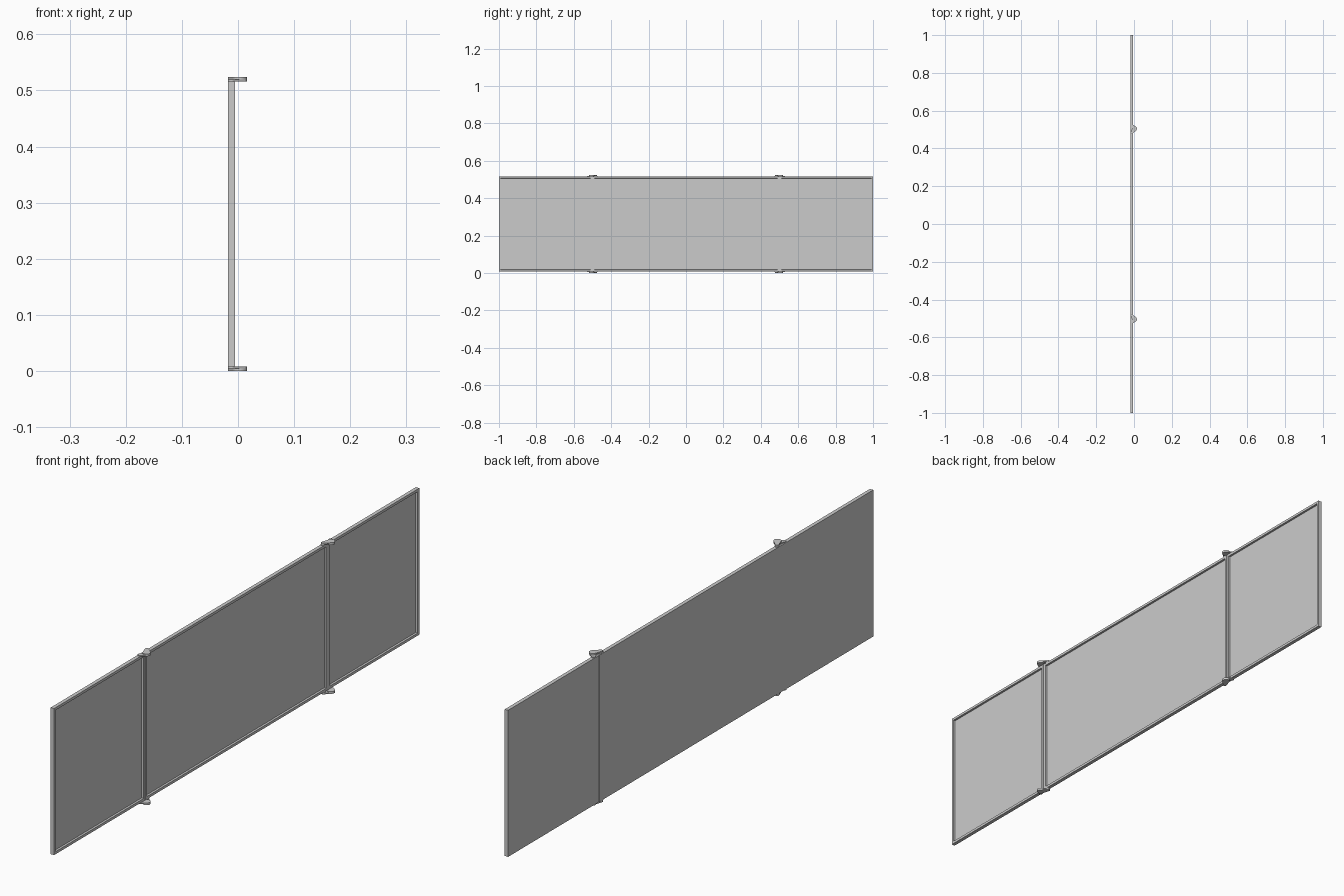
import bpy, bmesh, math
from mathutils import Vector

if "Cube" in bpy.data.objects:
    bpy.data.objects.remove(bpy.data.objects["Cube"])

BACK, FRONT = -0.018, -0.005
Z0, Z1 = 0.008, 0.516
RIM, DEPTH = 0.009, 0.007


def finish(name, bm):
    bmesh.ops.recalc_face_normals(bm, faces=bm.faces)
    mesh = bpy.data.meshes.new(name)
    bm.to_mesh(mesh)
    bm.free()
    obj = bpy.data.objects.new(name, mesh)
    bpy.context.collection.objects.link(obj)
    return obj


# Tray-shaped panel: a slab whose +x face is inset and sunk to leave a raised rim
def panel(name, y0, y1):
    bm = bmesh.new()
    bmesh.ops.create_cube(bm, size=1)
    for v in bm.verts:
        v.co = Vector((FRONT if v.co.x > 0 else BACK,
                       y1 if v.co.y > 0 else y0,
                       Z1 if v.co.z > 0 else Z0))
    bm.normal_update()
    face = max(bm.faces, key=lambda f: f.normal.x)
    bmesh.ops.inset_region(bm, faces=[face], thickness=RIM, use_even_offset=True)
    inner = bmesh.ops.inset_region(bm, faces=[face], thickness=0.0005, use_even_offset=True)
    for v in face.verts:
        v.co.x -= DEPTH
    return finish(name, bm)


# Hinge leaf: rounded arm running from the pivot a to its mounting end b
def leaf(name, a, b, ra, rb, z0, z1, n=10):
    a, b = Vector(a), Vector(b)
    ang = math.atan2((b - a).y, (b - a).x)
    pts = []
    for c, r, start in ((a, ra, ang + math.pi / 2), (b, rb, ang - math.pi / 2)):
        for i in range(n + 1):
            t = start + math.pi * i / n
            pts.append((c.x + r * math.cos(t), c.y + r * math.sin(t)))
    bm = bmesh.new()
    f = bm.faces.new([bm.verts.new((x, y, z0)) for x, y in pts])
    ext = bmesh.ops.extrude_face_region(bm, geom=[f])
    for v in ext["geom"]:
        if isinstance(v, bmesh.types.BMVert):
            v.co.z = z1
    return finish(name, bm)


# Three mirror panels
panel("centre_panel", -0.499, 0.499)
for s, side in ((-1, "left"), (1, "right")):
    panel(side + "_panel", min(s * 0.501, s), max(s * 0.501, s))
    # Hinges at the top and bottom of each fold
    for pos, zs in (("top", (0.516, 0.5195, 0.524)), ("bottom", (0.008, 0.0045, 0.0))):
        pivot = (0.003, s * 0.505)
        leaf(f"{side}_{pos}_side_leaf", pivot, (-0.0115, s * 0.523),
             0.013, 0.0062, *sorted(zs[:2]))
        leaf(f"{side}_{pos}_centre_leaf", pivot, (-0.0115, s * 0.482),
             0.013, 0.0062, *sorted(zs[1:]))
        # Mounting foot filling the step between centre leaf and panel edge
        leaf(f"{side}_{pos}_foot", (-0.0115, s * 0.486), (-0.0115, s * 0.480),
             0.006, 0.006, *sorted(zs[:2]))
